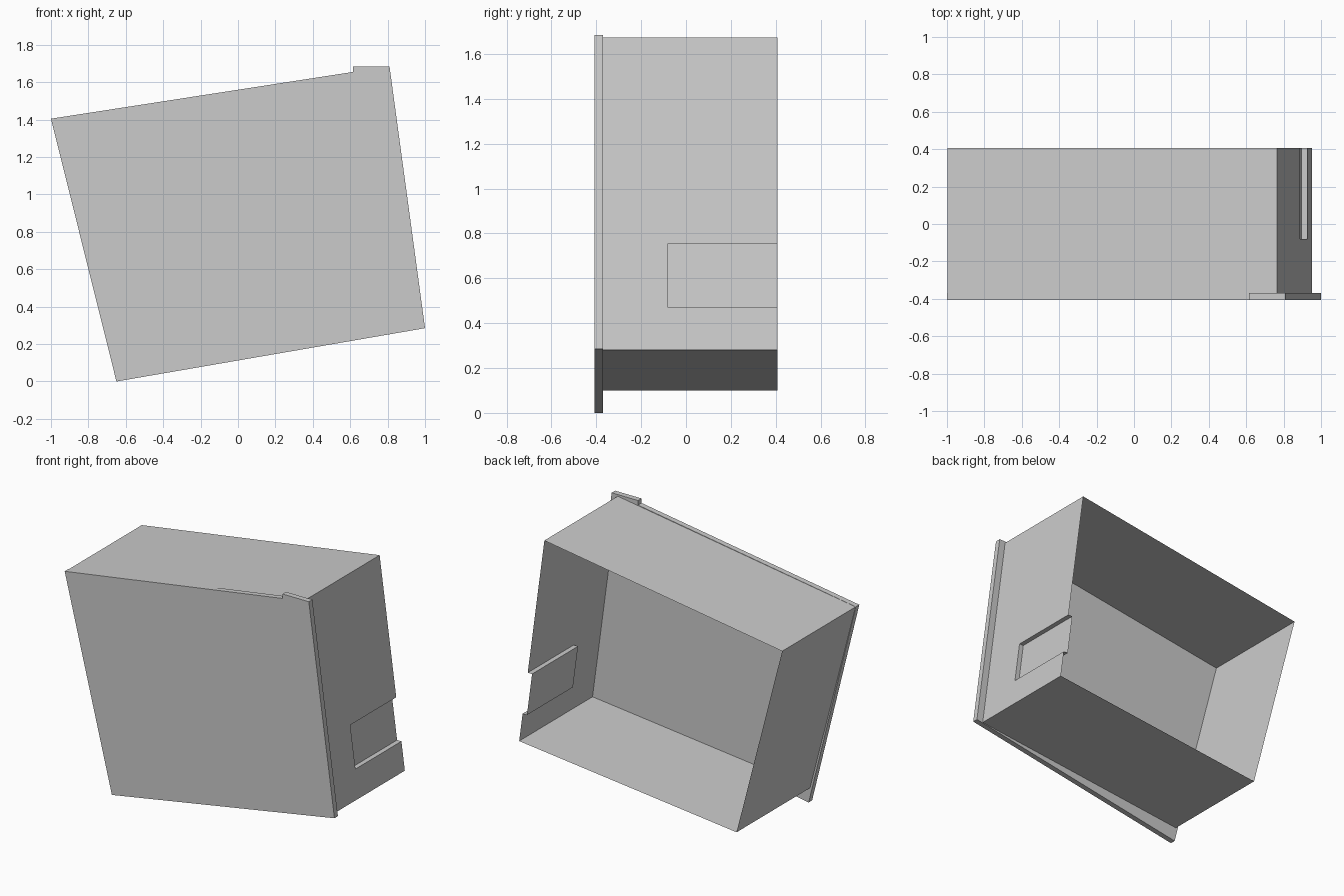
import bpy, bmesh

if "Cube" in bpy.data.objects:
    bpy.data.objects.remove(bpy.data.objects["Cube"])

grey = bpy.data.materials.new("plain_grey")
grey.diffuse_color = (0.6, 0.6, 0.6, 1)
grey.use_nodes = True
grey.node_tree.nodes["Principled BSDF"].inputs["Base Color"].default_value = grey.diffuse_color

Y_FRONT, Y_PLATE, Y_BACK = -0.407, -0.37, 0.407


def make(name, faces):
    """Object from a list of polygons, welded together."""
    bm = bmesh.new()
    for pts in faces:
        bm.faces.new([bm.verts.new(p) for p in pts])
    bmesh.ops.remove_doubles(bm, verts=bm.verts, dist=1e-5)
    bmesh.ops.recalc_face_normals(bm, faces=bm.faces)
    me = bpy.data.meshes.new(name)
    bm.to_mesh(me)
    bm.free()
    me.materials.append(grey)
    ob = bpy.data.objects.new(name, me)
    bpy.context.collection.objects.link(ob)
    return ob


def band(p, q, y0, y1):
    """Quad swept along y between two (x, z) points."""
    return [(p[0], y0, p[1]), (q[0], y0, q[1]), (q[0], y1, q[1]), (p[0], y1, p[1])]


def cap(profile, y):
    return [(x, y, z) for x, z in profile]


# Front plate: tilted slab with a small raised tab at its upper right
plate = [(-0.65, 0), (1.0, 0.285), (0.81, 1.685), (0.615, 1.685),
         (0.615, 1.655), (-1.0, 1.405)]
sides = [band(plate[i - 1], plate[i], Y_FRONT, Y_PLATE) for i in range(len(plate))]
make("front_plate", [cap(plate, Y_FRONT), cap(plate, Y_PLATE)] + sides)

# Thin open-backed shell behind the plate
bl, br, tr, tl = (-0.66, 0.10), (0.952, 0.28), (0.765, 1.674), (-0.998, 1.404)


def wall_x(z):
    return br[0] + (tr[0] - br[0]) * (z - br[1]) / (tr[1] - br[1])


# Pocket recessed into the right wall, open towards the back
Y_POCKET, DEPTH = -0.08, 0.032
lo, hi = (wall_x(0.47), 0.47), (wall_x(0.755), 0.755)
lo_in, hi_in = (lo[0] - DEPTH, lo[1]), (hi[0] - DEPTH, hi[1])

right_wall = [(p[0], y, p[1]) for p, y in (
    (br, Y_PLATE), (br, Y_BACK), (lo, Y_BACK), (lo, Y_POCKET),
    (hi, Y_POCKET), (hi, Y_BACK), (tr, Y_BACK), (tr, Y_PLATE))]

make("open_shell", [
    band(tl, bl, Y_PLATE, Y_BACK),
    band(bl, br, Y_PLATE, Y_BACK),
    band(tr, tl, Y_PLATE, Y_BACK),
    right_wall,
    band(lo, lo_in, Y_POCKET, Y_BACK),
    band(lo_in, hi_in, Y_POCKET, Y_BACK),
    band(hi_in, hi, Y_POCKET, Y_BACK),
    cap([lo, lo_in, hi_in, hi], Y_POCKET),
])
